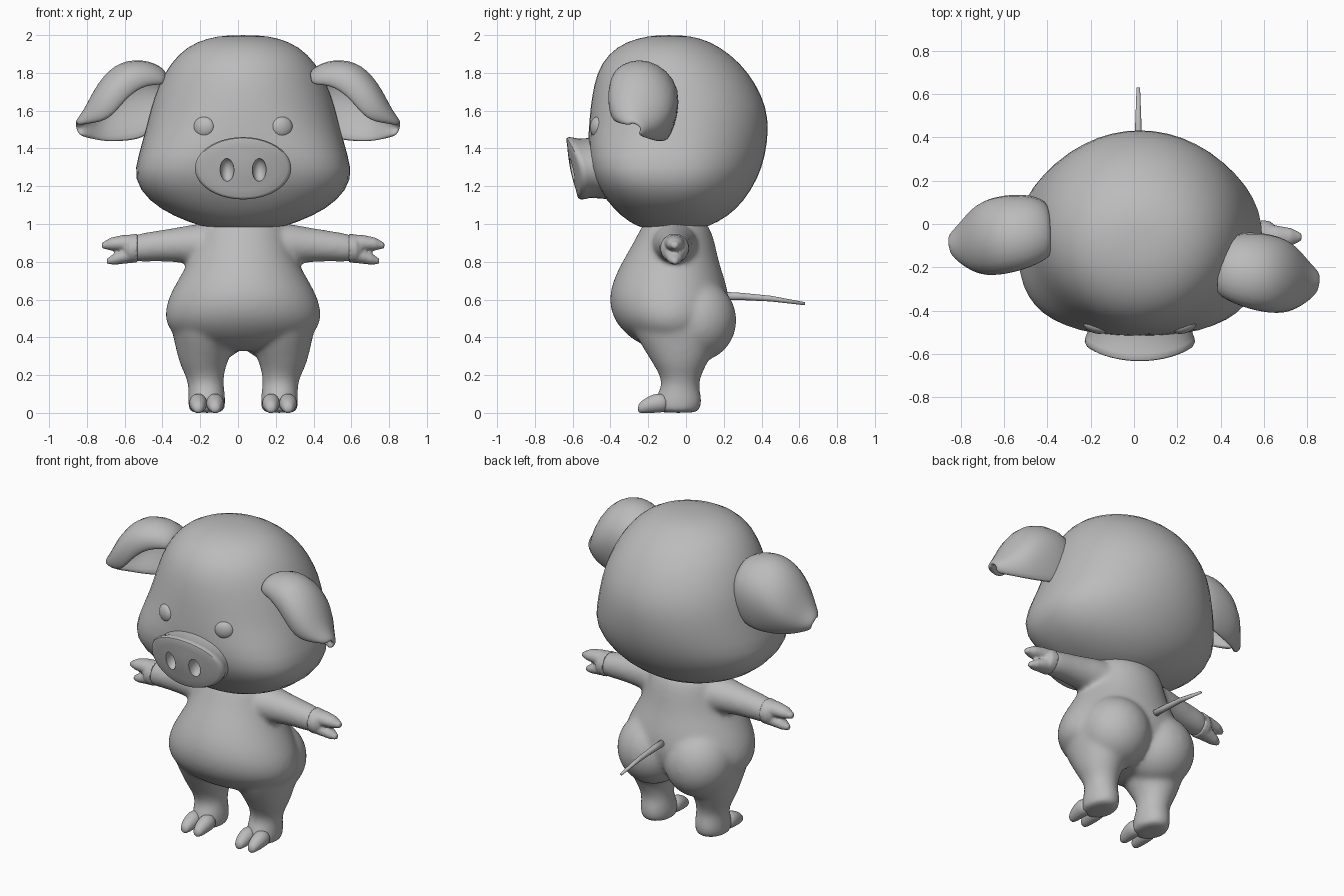
import bpy, bmesh, math
from mathutils import Vector, Matrix

if "Cube" in bpy.data.objects:
    bpy.data.objects.remove(bpy.data.objects["Cube"])

SHIFT = 0.027  # the body sits slightly off the middle
grey = bpy.data.materials.new("plain_grey")
grey.use_nodes = True
grey.diffuse_color = (0.5, 0.5, 0.5, 1)
grey.node_tree.nodes["Principled BSDF"].inputs["Base Color"].default_value = grey.diffuse_color


def ring(axis, pos, c1, c2, r1, r2, power=2.0, n=24):
    """Closed oval across an axis; power squares off its negative second half."""
    points = []
    for i in range(n):
        a = math.tau * i / n
        c, s = math.cos(a), math.sin(a)
        e = 2 / power if s < 0 else 1
        u = c1 + r1 * math.copysign(abs(c) ** e, c)
        v = c2 + r2 * math.copysign(abs(s) ** e, s)
        points.append({"x": (pos, u, v), "y": (u, pos, v), "z": (u, v, pos)}[axis])
    return points


def loft(bm, rings):
    rows = [[bm.verts.new(p) for p in r] for r in rings]
    n = len(rows[0])
    for a, b in zip(rows, rows[1:]):
        for i in range(n):
            j = (i + 1) % n
            bm.faces.new((a[i], a[j], b[j], b[i]))
    bm.faces.new(rows[0][::-1])
    bm.faces.new(rows[-1])


def ball(bm, center, radii, turn=0):
    m = Matrix.Translation(center) @ Matrix.Rotation(turn, 4, "Z") @ Matrix.Diagonal((*radii, 1))
    bmesh.ops.create_uvsphere(bm, u_segments=24, v_segments=16, radius=1, matrix=m)


def finish(name, bm, shift=SHIFT, subdivide=0, voxel=0, smooth=0):
    bmesh.ops.recalc_face_normals(bm, faces=bm.faces)
    mesh = bpy.data.meshes.new(name)
    bm.to_mesh(mesh)
    bm.free()
    mesh.materials.append(grey)
    for p in mesh.polygons:
        p.use_smooth = True
    ob = bpy.data.objects.new(name, mesh)
    ob.location.x = shift
    bpy.context.collection.objects.link(ob)
    if subdivide:
        ob.modifiers.new("round", "SUBSURF").levels = subdivide
        ob.modifiers["round"].render_levels = subdivide
    if voxel:
        mod = ob.modifiers.new("blend", "REMESH")
        mod.mode, mod.voxel_size, mod.use_smooth_shade = "VOXEL", voxel, True
    if smooth:
        mod = ob.modifiers.new("soften", "SMOOTH")
        mod.factor, mod.iterations = 0.5, smooth
    return ob


# Head: height, half width, front, back, squareness of the face
HEAD = [(0.972, 0.13, -0.19, 0.05, 2), (0.985, 0.22, -0.26, 0.12, 2.2),
        (1.04, 0.37, -0.345, 0.225, 2.4), (1.12, 0.505, -0.42, 0.31, 2.7),
        (1.24, 0.588, -0.50, 0.385, 3), (1.36, 0.56, -0.525, 0.425, 2.9),
        (1.5, 0.52, -0.52, 0.443, 2.3), (1.62, 0.492, -0.51, 0.43, 2.1),
        (1.74, 0.45, -0.492, 0.375, 2), (1.85, 0.39, -0.455, 0.295, 2),
        (1.94, 0.30, -0.37, 0.18, 2), (1.985, 0.19, -0.26, 0.08, 2),
        (2.0, 0.08, -0.15, -0.03, 2)]
bm = bmesh.new()
loft(bm, [ring("z", z, 0, (f + b) / 2, w, (b - f) / 2, p) for z, w, f, b, p in HEAD])
finish("head", bm, subdivide=1)

# Torso, buttocks, legs and arms blended into one skin
BODY = [(1.04, 0.20, -0.20, 0.08), (0.98, 0.235, -0.24, 0.13), (0.9, 0.25, -0.28, 0.155),
        (0.8, 0.29, -0.34, 0.175), (0.7, 0.35, -0.39, 0.21), (0.6, 0.405, -0.412, 0.235),
        (0.5, 0.422, -0.39, 0.225), (0.42, 0.385, -0.325, 0.18), (0.36, 0.28, -0.24, 0.1),
        (0.325, 0.12, -0.12, 0.03)]
# Leg: height, offset, half width, front, back
LEG = [(0.52, 0.21, 0.185, -0.30, 0.2), (0.42, 0.205, 0.17, -0.275, 0.19),
       (0.33, 0.205, 0.15, -0.22, 0.15), (0.25, 0.212, 0.122, -0.17, 0.105),
       (0.19, 0.202, 0.1, -0.135, 0.078), (0.14, 0.196, 0.095, -0.13, 0.068),
       (0.1, 0.193, 0.098, -0.155, 0.08), (0.05, 0.193, 0.1, -0.17, 0.088),
       (0.01, 0.193, 0.095, -0.16, 0.07), (0.0, 0.193, 0.085, -0.14, 0.06)]
# Arm: offset, height, depth radius, height radius
ARM = [(0.12, 0.88, 0.13, 0.12), (0.24, 0.895, 0.12, 0.11), (0.33, 0.89, 0.10, 0.095),
       (0.44, 0.885, 0.087, 0.083), (0.55, 0.874, 0.077, 0.077), (0.61, 0.868, 0.06, 0.065)]
bm = bmesh.new()
loft(bm, [ring("z", z, 0, (f + b) / 2, w, (b - f) / 2) for z, w, f, b in BODY])
for s in (-1, 1):
    ball(bm, (s * 0.165, 0.055, 0.49), (0.215, 0.215, 0.22))
    loft(bm, [ring("z", z, s * x, (f + b) / 2, w, (b - f) / 2) for z, x, w, f, b in LEG])
    loft(bm, [ring("x", s * x, -0.06, z, ry, rz) for x, z, ry, rz in ARM])
finish("body", bm, subdivide=2, voxel=0.014, smooth=14)

# Cloven hands and toes
UPPER_FINGER = [(0.58, 0.895, 0.05), (0.64, 0.898, 0.043), (0.7, 0.894, 0.034), (0.748, 0.886, 0.014)]
LOWER_FINGER = [(0.58, 0.845, 0.05), (0.63, 0.832, 0.042), (0.68, 0.815, 0.031), (0.72, 0.803, 0.014)]
TOE = [(-0.09, 0.05, 0.046), (-0.15, 0.054, 0.054), (-0.2, 0.043, 0.045),
       (-0.238, 0.03, 0.033), (-0.255, 0.022, 0.018)]
for side, s in (("right", -1), ("left", 1)):
    bm = bmesh.new()
    loft(bm, [ring("x", s * x, -0.06, z, r, r) for x, z, r in
              [(0.56, 0.873, 0.078), (0.6, 0.868, 0.074), (0.63, 0.866, 0.05)]])
    for finger in (UPPER_FINGER, LOWER_FINGER):
        loft(bm, [ring("x", s * x, -0.06, z, r * 1.2, r) for x, z, r in finger])
    finish(side + "_hand", bm, voxel=0.008, smooth=2)
    for place, t in (("inner", -1), ("outer", 1)):
        bm = bmesh.new()
        loft(bm, [ring("y", y, s * (0.193 + t * 0.045), z, r * 0.95, r, n=16) for y, z, r in TOE])
        finish(side + "_" + place + "_toe", bm, subdivide=1)

# Snout: a bent, tilted oval pad with a rim
bm = bmesh.new()
PAD = [(-0.42, 1.04), (-0.51, 0.97), (-0.57, 0.95), (-0.6, 0.99), (-0.62, 1.0), (-0.632, 0.97),
       (-0.634, 0.92), (-0.63, 0.7), (-0.63, 0.4), (-0.63, 0.1)]
loft(bm, [ring("y", y, 0, 1.295, 0.255 * k, 0.165 * k, n=40) for y, k in PAD])
for v in bm.verts:
    v.co.y += 0.9 * v.co.x ** 2 + 0.6 * (1.46 - v.co.z) ** 2
snout = finish("snout", bm)

# Nostrils are scooped out of the pad
bm = bmesh.new()
for s in (-1, 1):
    ball(bm, (s * 0.085, -0.6, 1.287), (0.037, 0.055, 0.062))
scoop = finish("nostril_cutter", bm)
scoop.hide_render = True
cut = snout.modifiers.new("nostrils", "BOOLEAN")
cut.operation, cut.object = "DIFFERENCE", scoop
bpy.context.view_layer.objects.active = snout
snout.select_set(True)
bpy.ops.object.modifier_apply(modifier="nostrils")
bpy.ops.object.shade_smooth_by_angle(angle=math.radians(40))
bpy.data.objects.remove(scoop)

# Eyes
for side, s in (("right", -1), ("left", 1)):
    bm = bmesh.new()
    ball(bm, (s * 0.207, -0.472, 1.513), (0.058, 0.032, 0.055), s * 0.35)
    finish(side + "_eye", bm)

# Ears: folded leaves, each station runs from front rim over the crest to back rim
EAR = [[(0.37, -0.33, 1.73), (0.37, -0.31, 1.80), (0.37, -0.2, 1.82), (0.38, -0.07, 1.72), (0.41, -0.09, 1.56)],
       [(0.48, -0.38, 1.74), (0.47, -0.38, 1.84), (0.46, -0.2, 1.90), (0.46, 0.0, 1.75), (0.47, -0.07, 1.44)],
       [(0.59, -0.41, 1.66), (0.62, -0.42, 1.83), (0.63, -0.2, 1.91), (0.62, 0.01, 1.71), (0.60, -0.10, 1.42)],
       [(0.68, -0.41, 1.54), (0.73, -0.43, 1.70), (0.75, -0.23, 1.80), (0.74, -0.03, 1.62), (0.71, -0.14, 1.42)],
       [(0.79, -0.37, 1.53), (0.80, -0.37, 1.58), (0.82, -0.27, 1.62), (0.81, -0.15, 1.53), (0.79, -0.19, 1.44)],
       [(0.86, -0.31, 1.52), (0.865, -0.3, 1.54), (0.875, -0.26, 1.54), (0.87, -0.22, 1.50), (0.85, -0.25, 1.46)]]
for side, s, back in (("right", -1, 0.175), ("left", 1, 0)):
    bm = bmesh.new()
    rows = [[bm.verts.new((s * x, y + back, z)) for x, y, z in row] for row in EAR]
    for a, b in zip(rows, rows[1:]):
        for i in range(len(a) - 1):
            bm.faces.new((a[i], a[i + 1], b[i + 1], b[i]))
    ear = finish(side + "_ear", bm, shift=0)
    # Thicken towards the hollow, whichever way the leaf faces
    hollow = Vector((s * 0.55, -0.2 + back, 1.6))
    crest = ear.data.polygons[5]
    outward = crest.normal.dot(crest.center - hollow) > 0
    thick = ear.modifiers.new("thickness", "SOLIDIFY")
    thick.thickness, thick.offset = 0.04, -1 if outward else 1
    ear.modifiers.new("round", "SUBSURF").levels = 2

# Tail
bm = bmesh.new()
loft(bm, [ring("y", y, -0.007, z, r, r, n=12) for y, z, r in
          [(0.18, 0.62, 0.022), (0.3, 0.616, 0.019), (0.45, 0.605, 0.015), (0.63, 0.578, 0.008)]])
finish("tail", bm)
bpy.ops.object.select_all(action="DESELECT")
